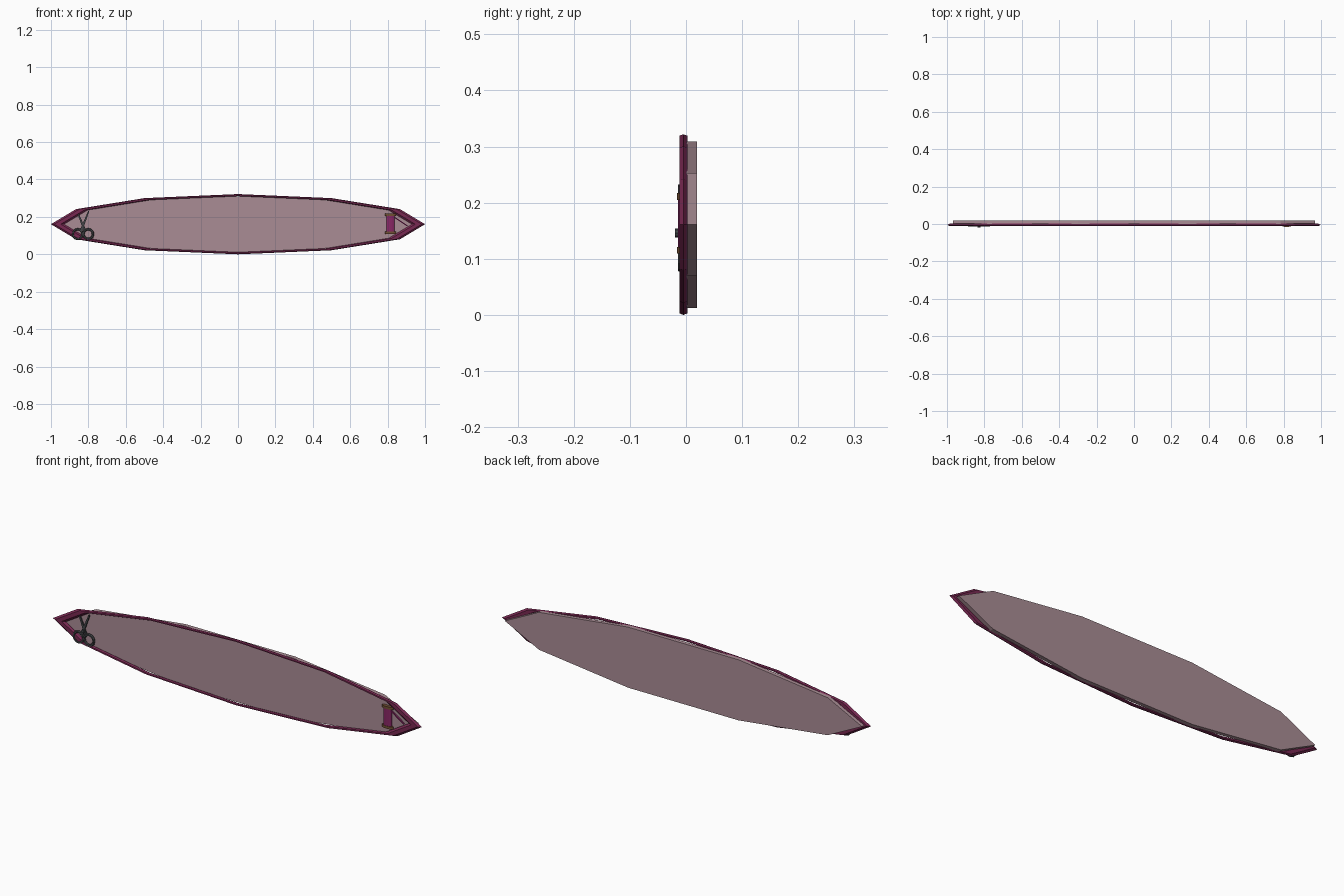
import bpy
from math import pi, cos, sin, atan2
from mathutils import Vector

if "Cube" in bpy.data.objects:
    bpy.data.objects.remove(bpy.data.objects["Cube"])

CZ = 0.161  # height of the sign centre


def material(name, rgb):
    m = bpy.data.materials.new(name)
    m.diffuse_color = (*rgb, 1)
    m.use_nodes = True
    m.node_tree.nodes["Principled BSDF"].inputs["Base Color"].default_value = m.diffuse_color
    return m


PLUM = material("plum", (0.19, 0.022, 0.085))
ROSE = material("dusty_rose", (0.40, 0.265, 0.30))
STEEL = material("dark_steel", (0.055, 0.06, 0.065))
WOOD = material("wood", (0.17, 0.08, 0.035))
THREAD = material("thread", (0.25, 0.02, 0.13))


def finish(name, mat, scale=(1, 1, 1)):
    ob = bpy.context.object
    ob.name = name
    ob.scale = scale
    ob.data.materials.append(mat)
    return ob


def ring(name, loc, major, minor, seg, sides, mat, scale):
    # Torus facing the front; scale is (x, z, depth)
    bpy.ops.mesh.primitive_torus_add(location=loc, rotation=(pi / 2, 0, 0), major_segments=seg,
                                     minor_segments=sides, major_radius=major, minor_radius=minor)
    return finish(name, mat, scale)


def disc(name, loc, r, depth, sides, mat, scale=(1, 1, 1), rot=(pi / 2, 0, 0), turn=0):
    bpy.ops.mesh.primitive_cylinder_add(vertices=sides, radius=r, depth=depth, location=loc, rotation=rot)
    ob = finish(name, mat, scale)
    if turn:
        for v in ob.data.vertices:
            x, y = v.co.x, v.co.y
            v.co.x, v.co.y = x * cos(turn) - y * sin(turn), x * sin(turn) + y * cos(turn)
    return ob


def bar(name, a, b, y, width, depth, mat, tip=1.0):
    # Flat bar from a to b (x, z), narrowed at b by the tip factor
    a, b = Vector((a[0], y, a[1])), Vector((b[0], y, b[1]))
    d = b - a
    bpy.ops.mesh.primitive_cube_add(size=1, location=(a + b) / 2,
                                    rotation=(0, atan2(d.x, d.z), 0))
    ob = finish(name, mat, (width, depth, d.length))
    for v in ob.data.vertices:
        if v.co.z > 0:
            v.co.x *= tip
    return ob


# Sign board: ten-sided panel with a twelve-sided rim
disc("sign_panel", (0, 0.0105, CZ), 1, 0.019, 10, ROSE, (0.968, 0.156, 1), turn=pi / 2)
ring("sign_rim", (0, -0.0047, CZ), 0.965, 0.035, 12, 6, PLUM, (1, CZ, 0.24))

# Scissors
SX = -0.829
for side, s in (("left", -1), ("right", 1)):
    ring(f"scissor_{side}_handle", (SX + s * 0.028, -0.009, 0.108), 0.026, 0.0065, 12, 6, STEEL, (1, 1, 1))
    bar(f"scissor_{side}_blade", (SX - s * 0.012, 0.122), (SX + s * 0.031, 0.231),
        -0.009 - s * 0.002, 0.014, 0.006, STEEL, 0.45)
disc("scissor_pivot", (SX, -0.0145, 0.146), 0.008, 0.011, 8, STEEL)

# Thread spool with a loose strand
PX = 0.816
disc("spool_thread", (PX, -0.006, 0.163), 0.022, 0.088, 12, THREAD, (1, 0.36, 1), (0, 0, 0))
for side, z in (("bottom", 0.115), ("top", 0.211)):
    disc(f"spool_{side}_flange", (PX, -0.006, z), 0.03, 0.012, 12, WOOD, (1, 0.33, 1), (0, 0, 0))
bar("thread_strand", (0.838, 0.197), (0.905, 0.152), -0.007, 0.006, 0.006, THREAD)
